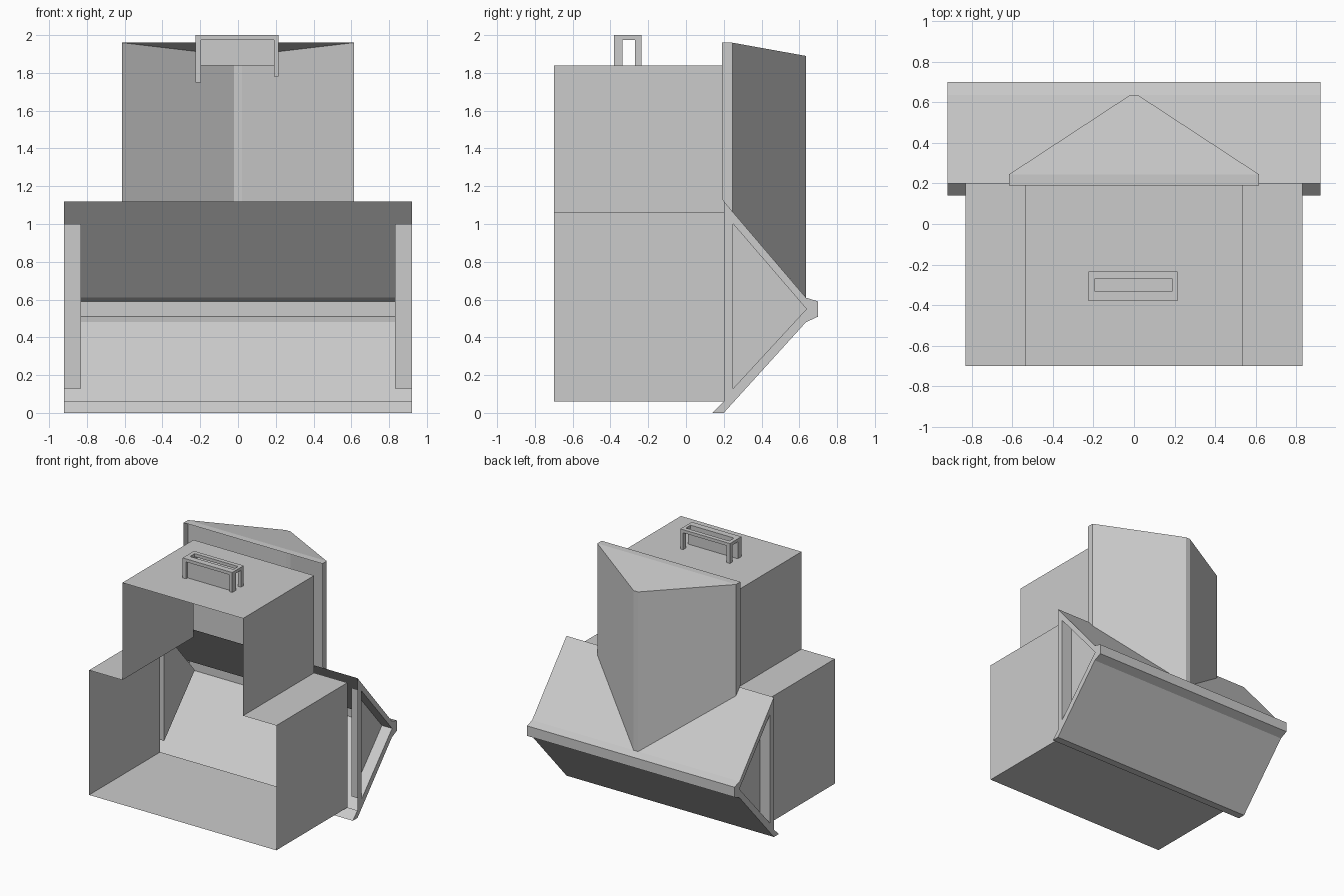
import bpy, bmesh

old = bpy.data.objects.get("Cube")
if old:
    bpy.data.objects.remove(old, do_unlink=True)

GREY = (0.6, 0.6, 0.6, 1)
mat = bpy.data.materials.new("plain grey")
mat.use_nodes = True
mat.diffuse_color = GREY
mat.node_tree.nodes["Principled BSDF"].inputs["Base Color"].default_value = GREY


def finish(name, bm):
    bmesh.ops.remove_doubles(bm, verts=bm.verts, dist=0.0005)
    bmesh.ops.recalc_face_normals(bm, faces=bm.faces)
    mesh = bpy.data.meshes.new(name)
    bm.to_mesh(mesh)
    bm.free()
    mesh.materials.append(mat)
    obj = bpy.data.objects.new(name, mesh)
    bpy.context.collection.objects.link(obj)
    return obj


def face(bm, points):
    return bm.faces.new([bm.verts.new(p) for p in points])


def sheet(bm, rail_a, rail_b, closed=False):
    """Skin quads between two matching rails of points."""
    n = len(rail_a)
    for i in range(n if closed else n - 1):
        j = (i + 1) % n
        face(bm, [rail_a[i], rail_a[j], rail_b[j], rail_b[i]])


def box(bm, lo, hi):
    ring = [(lo[0], lo[1]), (hi[0], lo[1]), (hi[0], hi[1]), (lo[0], hi[1])]
    low = [(x, y, lo[2]) for x, y in ring]
    top = [(x, y, hi[2]) for x, y in ring]
    sheet(bm, low, top, True)
    face(bm, low)
    face(bm, top)


# Stepped body shell, open at the front and back
W, U, FLOOR, STEP, TOP = 0.83, 0.535, 0.06, 1.06, 1.84
outline = [(-W, FLOOR), (W, FLOOR), (W, STEP), (U, STEP),
           (U, TOP), (-U, TOP), (-U, STEP), (-W, STEP)]
bm = bmesh.new()
sheet(bm, [(x, -0.7, z) for x, z in outline], [(x, 0.2, z) for x, z in outline], True)
finish("body_shell", bm)

# Lower roof: a folded sheet running across the back, with a blunt ridge
E = 0.92
roof = [(0.2, 1.12), (0.635, 0.61), (0.7, 0.59), (0.7, 0.51),
        (0.635, 0.48), (0.2, 0), (0.14, 0), (0.2, 0.06)]
bm = bmesh.new()
sheet(bm, [(-E, y, z) for y, z in roof], [(E, y, z) for y, z in roof])
finish("lower_roof", bm)

# Gable ends: triangular rim around a recessed panel
inner = [(0.25, 1.0), (0.638, 0.55), (0.25, 0.13)]
for side, name in ((1, "left_gable"), (-1, "right_gable")):
    bm = bmesh.new()

    def at(x, pts):
        return [(side * x, y, z) for y, z in pts]

    a, b, c = inner
    for rim in ([roof[0], roof[1], b, a],
                [roof[1], roof[2], roof[3], roof[4], b],
                [roof[4], roof[5], c, b],
                [roof[5], roof[6], roof[7], c],
                [roof[7], roof[0], a, c]):
        face(bm, at(E, rim))
    sheet(bm, at(E, inner), at(W, inner), True)
    face(bm, at(W, inner))
    finish(name, bm)

# Upper roof: upright wedge cut off below by the lower roof slope
plan = [(-0.615, 0.19), (-0.615, 0.245), (-0.02, 0.635),
        (0.02, 0.635), (0.615, 0.245), (0.615, 0.19)]


def lid(y):
    return 1.96 - max(0, y - 0.245) * 0.18


def slope(y):
    return 1.12 - (y - 0.2) * 1.172


upper = [(x, y, lid(y)) for x, y in plan]
lower = [(x, y, slope(y)) for x, y in plan]
bm = bmesh.new()
sheet(bm, lower, upper)
face(bm, [upper[0], upper[1], upper[4], upper[5]])
face(bm, upper[1:5])
finish("upper_roof", bm)

# Handle: slotted top frame, four legs and a panel
X0, X1, Y0, Y1 = -0.225, 0.215, -0.38, -0.235
bm = bmesh.new()
for lo, hi in ((Y0, -0.33), (-0.27, Y1)):
    box(bm, (X0, lo, 1.975), (X1, hi, 2))
for lo, hi in ((X0, -0.195), (0.19, X1)):
    box(bm, (lo, -0.33, 1.975), (hi, -0.27, 2))
    for y0, y1 in ((Y0, -0.335), (-0.27, Y1)):
        box(bm, (lo, y0, 1.75 if lo < 0 else 1.78), (hi, y1, 1.975))
box(bm, (-0.195, -0.36, TOP), (0.19, -0.335, 1.975))
finish("handle", bm)
